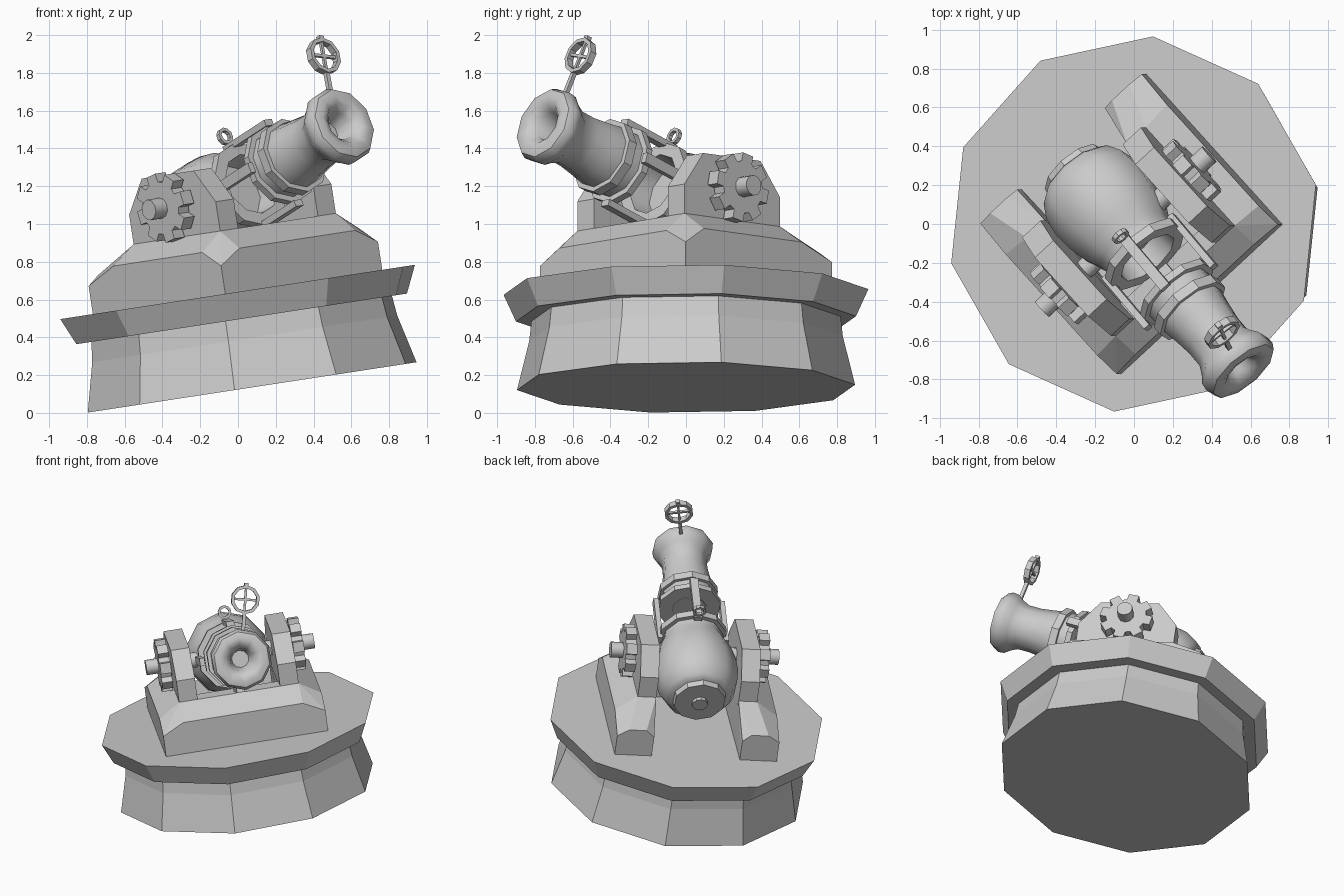
import bpy, bmesh
from math import sin, cos, pi, radians
from mathutils import Matrix, Vector

if "Cube" in bpy.data.objects:
    bpy.data.objects.remove(bpy.data.objects["Cube"])

# Nested frames: tilted base -> turned carriage -> elevated barrel
BASE = Matrix.Translation((0.075, 0, 0.135)) @ Matrix.Rotation(radians(-8.7), 4, 'Y')
MOUNT = BASE @ Matrix.Translation((0, 0, 0.511)) @ Matrix.Rotation(radians(-47.5), 4, 'Z')
GUN = MOUNT @ Matrix.Translation((0.053, 0, 0.5)) @ Matrix.Rotation(radians(-17), 4, 'Y')


def finish(name, bm, mat, smooth=False):
    bmesh.ops.recalc_face_normals(bm, faces=bm.faces)
    me = bpy.data.meshes.new(name)
    bm.to_mesh(me)
    bm.free()
    me.transform(mat)
    ob = bpy.data.objects.new(name, me)
    bpy.context.collection.objects.link(ob)
    if smooth:
        bpy.ops.object.select_all(action='DESELECT')
        ob.select_set(True)
        bpy.context.view_layer.objects.active = ob
        bpy.ops.object.shade_smooth_by_angle(angle=radians(44))
    return ob


def hull(name, pts, mat):
    bm = bmesh.new()
    for p in pts:
        bm.verts.new(p)
    bmesh.ops.convex_hull(bm, input=bm.verts)
    bmesh.ops.dissolve_limit(bm, angle_limit=0.02, verts=bm.verts, edges=bm.edges)
    return finish(name, bm, mat)


def lathe(name, profile, mat, sides=10, smooth=False, phase=0.0, closed=False):
    """Revolve (along, radius) points about local x."""
    bm = bmesh.new()
    rings = []
    for t, r in profile:
        rings.append([bm.verts.new((t, r * sin(phase + 2 * pi * i / sides),
                                    r * cos(phase + 2 * pi * i / sides))) for i in range(sides)])
    pairs = list(zip(rings, rings[1:])) + ([(rings[-1], rings[0])] if closed else [])
    for A, B in pairs:
        for i in range(sides):
            j = (i + 1) % sides
            bm.faces.new((A[i], A[j], B[j], B[i]))
    if not closed:
        bm.faces.new(rings[0])
        bm.faces.new(rings[-1])
    return finish(name, bm, mat, smooth)


def prism(name, outline, y0, y1, mat):
    """Extrude an x-z outline between y0 and y1."""
    bm = bmesh.new()
    f = bm.faces.new([bm.verts.new((x, y0, z)) for x, z in outline])
    ext = bmesh.ops.extrude_face_region(bm, geom=[f])['geom']
    bmesh.ops.translate(bm, vec=(0, y1 - y0, 0),
                        verts=[g for g in ext if isinstance(g, bmesh.types.BMVert)])
    return finish(name, bm, mat)


def box(name, lo, hi, mat):
    return prism(name, [(lo[0], lo[2]), (hi[0], lo[2]), (hi[0], hi[2]), (lo[0], hi[2])],
                 lo[1], hi[1], mat)


# Ten-sided pedestal with overhanging flange (lathe x axis turned up to z)
UP = BASE @ Matrix.Rotation(radians(-90), 4, 'Y')
lathe("pedestal", [(0, 0.9), (0.26, 0.835), (0.367, 0.823), (0.367, 0.905), (0.511, 0.971)],
      UP, phase=radians(6 + 90))

# Carriage front block
hull("carriage_front",
     [(a, s * b, h) for s in (-1, 1) for a, b, h in (
         (0.525, 0.57, 0), (0.525, 0.57, 0.15), (0.395, 0.57, 0.235), (0.525, 0.42, 0.228),
         (0.396, 0.42, 0.333), (0.29, 0.42, 0.333), (0.29, 0.57, 0.235), (0.29, 0.57, 0))], MOUNT)

gear = []
N = 8
for i in range(N):
    c = 2 * pi * i / N + 0.2
    for d, r in ((-0.27, 0.14), (-0.2, 0.185), (0.2, 0.185), (0.27, 0.14)):
        gear.append((0.053 + r * cos(c + d), 0.5 + r * sin(c + d)))

plate = [(-0.29, 0.3), (-0.29, 0.49), (-0.15, 0.67), (0.26, 0.67), (0.396, 0.49), (0.396, 0.3)]

for s, side in ((-1, "right"), (1, "left")):
    # Carriage cheek, sloping down to the rear
    hull("carriage_cheek_" + side, [(a, s * b, h) for a, b, h in (
        (-0.525, 0.57, 0), (-0.525, 0.57, 0.15), (-0.31, 0.57, 0.235), (0.3, 0.57, 0.235),
        (0.3, 0.57, 0), (-0.525, 0.49, 0.2), (-0.525, 0.37, 0.2), (-0.29, 0.42, 0.333),
        (0.3, 0.42, 0.333), (-0.525, 0.31, 0), (-0.525, 0.31, 0.15), (-0.29, 0.29, 0.333),
        (0.3, 0.29, 0.333), (0.3, 0.3, 0))], MOUNT)
    # Bearing plate, gear and trunnion collar
    prism("bearing_plate_" + side, plate, s * 0.29, s * 0.42, MOUNT)
    prism("gear_" + side, gear, s * 0.43, s * 0.505, MOUNT)
    AX = MOUNT @ Matrix.Translation((0.053, 0, 0.5)) @ Matrix.Rotation(s * pi / 2, 4, 'Z')
    lathe("trunnion_" + side, [(0.15, 0.055), (0.59, 0.055)], AX, smooth=True)
    lathe("trunnion_collar_" + side, [(0.4, 0.09), (0.45, 0.09)], AX)

# Bulbous breech with a hollow mouth, end cap and pin
lathe("breech", [(-0.42, 0.2), (-0.395, 0.235), (-0.32, 0.275), (-0.22, 0.29), (-0.11, 0.283),
                 (0.0, 0.258), (0.08, 0.22), (0.14, 0.21), (0.19, 0.21), (0.19, 0.17),
                 (0.07, 0.15)], GUN, smooth=True)
lathe("breech_cap", [(-0.46, 0.18), (-0.40, 0.19)], GUN)
lathe("breech_pin", [(-0.485, 0.055), (-0.45, 0.055)], GUN)

# Flared barrel with a funnel-shaped bore
lathe("barrel", [(0.42, 0.13), (0.42, 0.19), (0.56, 0.187), (0.66, 0.17), (0.76, 0.157),
                 (0.85, 0.157), (0.9, 0.18), (0.94, 0.208), (0.985, 0.213), (1.02, 0.195),
                 (1.032, 0.155), (1.02, 0.115), (0.98, 0.08), (0.88, 0.06)], GUN, smooth=True)
lathe("barrel_rear_bore", [(0.415, 0.12), (0.42, 0.12)], GUN)

# Reinforcing hoops
for name, t0, t1, r0, r1 in (("breech_hoop", 0.14, 0.19, 0.19, 0.24),
                             ("chamber_hoop", 0.42, 0.46, 0.17, 0.222),
                             ("barrel_hoop", 0.525, 0.58, 0.17, 0.21)):
    lathe(name, [(t0, r0), (t0, r1), (t1, r1), (t1, r0)], GUN, closed=True)

# Straps bridging the open chamber
for i in range(4):
    box("chamber_strap_%d" % i, (0.11, -0.028, 0.215), (0.48, 0.028, 0.25),
        GUN @ Matrix.Rotation(i * pi / 2, 4, 'X'))


def hoop(t, z, r, w, d):
    m = GUN @ ROLL @ Matrix.Translation((t, 0, z))
    return [(-d, r - w), (-d, r + w), (d, r + w), (d, r - w)], m


# Lifting eye on the top strap
ROLL = Matrix.Identity(4)
prof, m = hoop(0.125, 0.30, 0.038, 0.009, 0.012)
lathe("lifting_eye", prof, m, closed=True)

# Ring sight with cross hairs, leaning slightly to one side
ROLL = Matrix.Rotation(radians(-13), 4, 'X')
prof, m = hoop(0.95, 0.415, 0.09, 0.011, 0.02)
lathe("sight_ring", prof, m, closed=True)
S = GUN @ ROLL
box("sight_stem", (0.938, -0.012, 0.17), (0.962, 0.012, 0.33), S)
box("sight_post", (0.942, -0.008, 0.32), (0.958, 0.008, 0.51), S)
box("sight_bar", (0.942, -0.085, 0.407), (0.958, 0.085, 0.423), S)
box("sight_bead", (0.935, -0.014, 0.50), (0.965, 0.014, 0.53), S)
